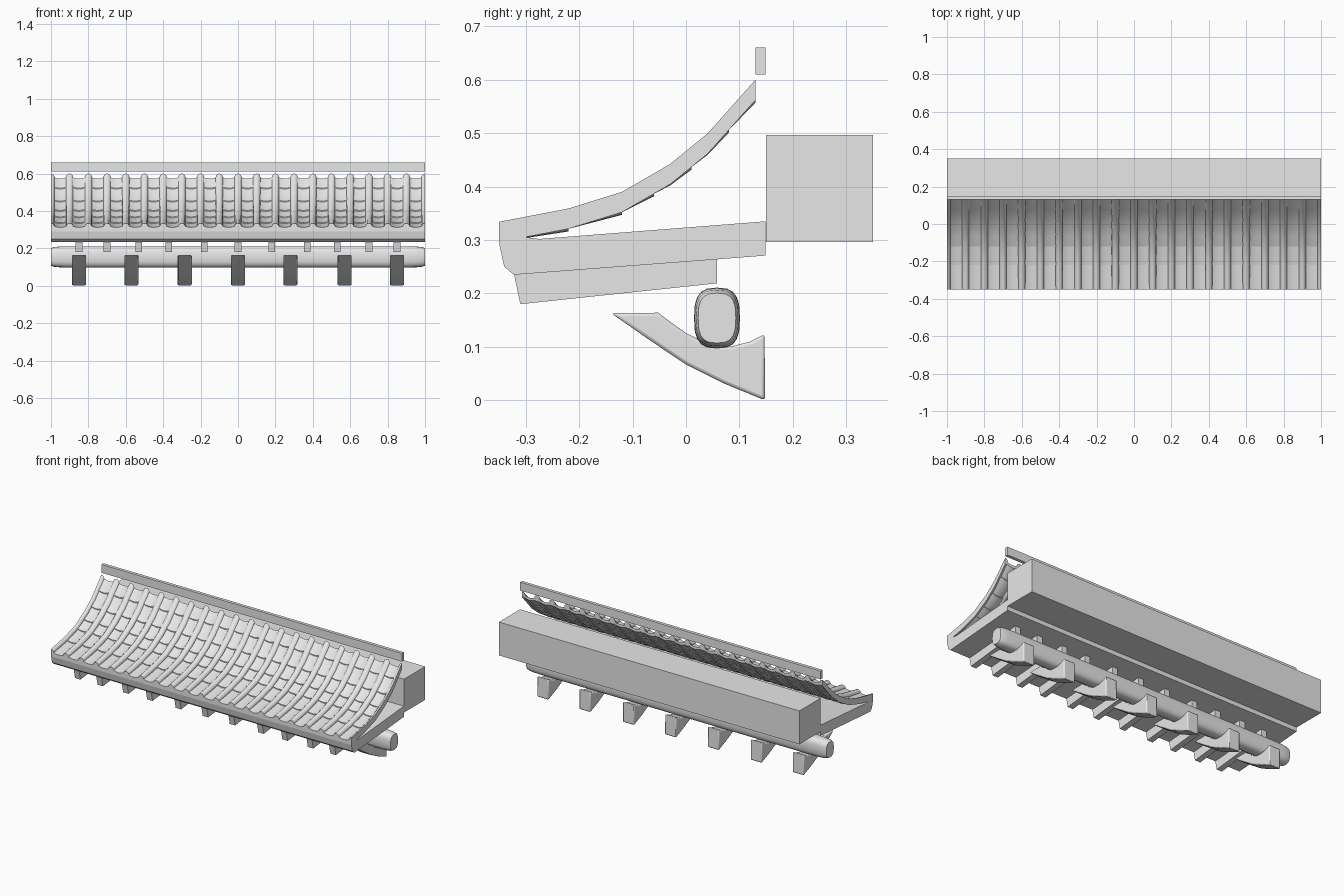
import bpy, bmesh, math

if "Cube" in bpy.data.objects:
    bpy.data.objects.remove(bpy.data.objects["Cube"])

grey = bpy.data.materials.new("plain grey")
grey.diffuse_color = (0.8, 0.8, 0.8, 1)
grey.use_nodes = True
grey.node_tree.nodes["Principled BSDF"].inputs["Base Color"].default_value = grey.diffuse_color


def finish(name, bm, smooth=None):
    bmesh.ops.remove_doubles(bm, verts=bm.verts, dist=1e-5)
    bmesh.ops.recalc_face_normals(bm, faces=bm.faces)
    me = bpy.data.meshes.new(name)
    bm.to_mesh(me)
    bm.free()
    me.materials.append(grey)
    ob = bpy.data.objects.new(name, me)
    bpy.context.collection.objects.link(ob)
    if smooth:
        bpy.ops.object.select_all(action='DESELECT')
        ob.select_set(True)
        bpy.context.view_layer.objects.active = ob
        bpy.ops.object.shade_smooth_by_angle(angle=math.radians(smooth))
    return ob


def loft(bm, rings):
    """Skin closed rings of points and cap both ends."""
    vs = [[bm.verts.new(p) for p in r] for r in rings]
    n = len(vs[0])
    for a, b in zip(vs, vs[1:]):
        for i in range(n):
            j = (i + 1) % n
            bm.faces.new((a[i], a[j], b[j], b[i]))
    bm.faces.new(vs[0])
    bm.faces.new(vs[-1])


def prisms(name, profile, xs, half, smooth=None):
    """Side profile (y, z) extruded along x at each centre in xs."""
    bm = bmesh.new()
    for x in xs:
        loft(bm, [[(x + s * half, y, z) for y, z in profile] for s in (-1, 1)])
    return finish(name, bm, smooth)


def box(y0, y1, z0, z1):
    return [(y0, z0), (y1, z0), (y1, z1), (y0, z1)]


# underside line of the curved roof
CURVE = [(-0.35, 0.291), (-0.22, 0.316), (-0.12, 0.347), (-0.03, 0.399),
         (0.04, 0.456), (0.13, 0.557)]


def roof_z(y):
    for (y0, z0), (y1, z1) in zip(CURVE, CURVE[1:]):
        if y <= y1:
            return z0 + (z1 - z0) * (y - y0) / (y1 - y0)
    return CURVE[-1][1]


# wall beam, top strip
prisms("wall_beam", box(0.15, 0.35, 0.296, 0.497), [0], 1)
prisms("top_strip", box(0.13, 0.149, 0.61, 0.66), [0], 1)

# sloping eave board
prisms("eave_board", [(-0.349, 0.312), (-0.349, 0.29), (-0.34, 0.25), (-0.322, 0.235),
                      (0.06, 0.264), (0.149, 0.271), (0.149, 0.335), (-0.275, 0.302)], [0], 1)

# rafters under the eave board
right = [0.18, 0.37, 0.53, 0.70, 0.85]
prisms("rafters", [(-0.322, 0.237), (-0.31, 0.18), (0.058, 0.219), (0.058, 0.268)],
       [0] + right + [-x for x in right], 0.018)

# half-round cover tiles, cut in half at both ends
bm = bmesh.new()
for k in range(-10, 11):
    rings = []
    for y, z in CURVE:
        sec = [(0.019 * math.cos(a), 0.024 + 0.019 * math.sin(a))
               for a in (math.tau * i / 12 for i in range(12))]
        rings.append([(max(-1, min(1, k * 0.1 + dx)), y, z + dz) for dx, dz in sec])
    loft(bm, rings)
finish("cover_tiles", bm, 35)

# concave pan tiles laid in overlapping courses
top = [(-0.045 + 0.015 * i, 0.016 + 0.012 * ((i - 3) / 3) ** 2) for i in range(7)]
section = top + [(x, z - 0.016) for x, z in reversed(top)]
courses = [-0.35, -0.22, -0.12, -0.06, 0.01, 0.08, 0.13]
bm = bmesh.new()
for k in range(20):
    x = -0.95 + 0.1 * k
    for y0, y1 in zip(courses, courses[1:]):
        ys = [y0] + [y for y, _ in CURVE if y0 + .001 < y < y1 - .001] + [y1]
        rings = []
        for y in ys:
            lift = 0.005 * (y1 - y) / (y1 - y0)
            rings.append([(x + dx, y, roof_z(y) + dz + lift) for dx, dz in section])
        loft(bm, rings)
finish("pan_tiles", bm, 30)

# rounded purlin with softened ends
bm = bmesh.new()
rings = []
for x, s in ((-1, 0.82), (-0.985, 0.92), (-0.95, 0.98), (-0.9, 1),
             (0.9, 1), (0.95, 0.98), (0.985, 0.92), (1, 0.82)):
    ring = []
    for i in range(20):
        a = math.tau * i / 20
        c, d = math.cos(a), math.sin(a)
        ring.append((x, 0.058 + s * 0.043 * math.copysign(abs(c) ** 0.7, c),
                     0.154 + s * 0.057 * math.copysign(abs(d) ** 0.7, d)))
    rings.append(ring)
loft(bm, rings)
finish("purlin", bm, 40)

# hooked brackets carrying the purlin
hook = [(-0.14, 0.163), (-0.052, 0.164), (-0.035, 0.151), (0.0, 0.126), (0.03, 0.111),
        (0.06, 0.101), (0.085, 0.101), (0.12, 0.11), (0.147, 0.124), (0.148, 0.0),
        (0.07, 0.032), (0.0, 0.067), (-0.07, 0.114)]
ob = prisms("brackets", hook, [-0.85, -0.57, -0.285, 0, 0.28, 0.57, 0.85], 0.038, 30)
mod = ob.modifiers.new("soft_edges", 'BEVEL')
mod.width = 0.006
mod.segments = 2
mod.limit_method = 'ANGLE'
mod.angle_limit = math.radians(40)
